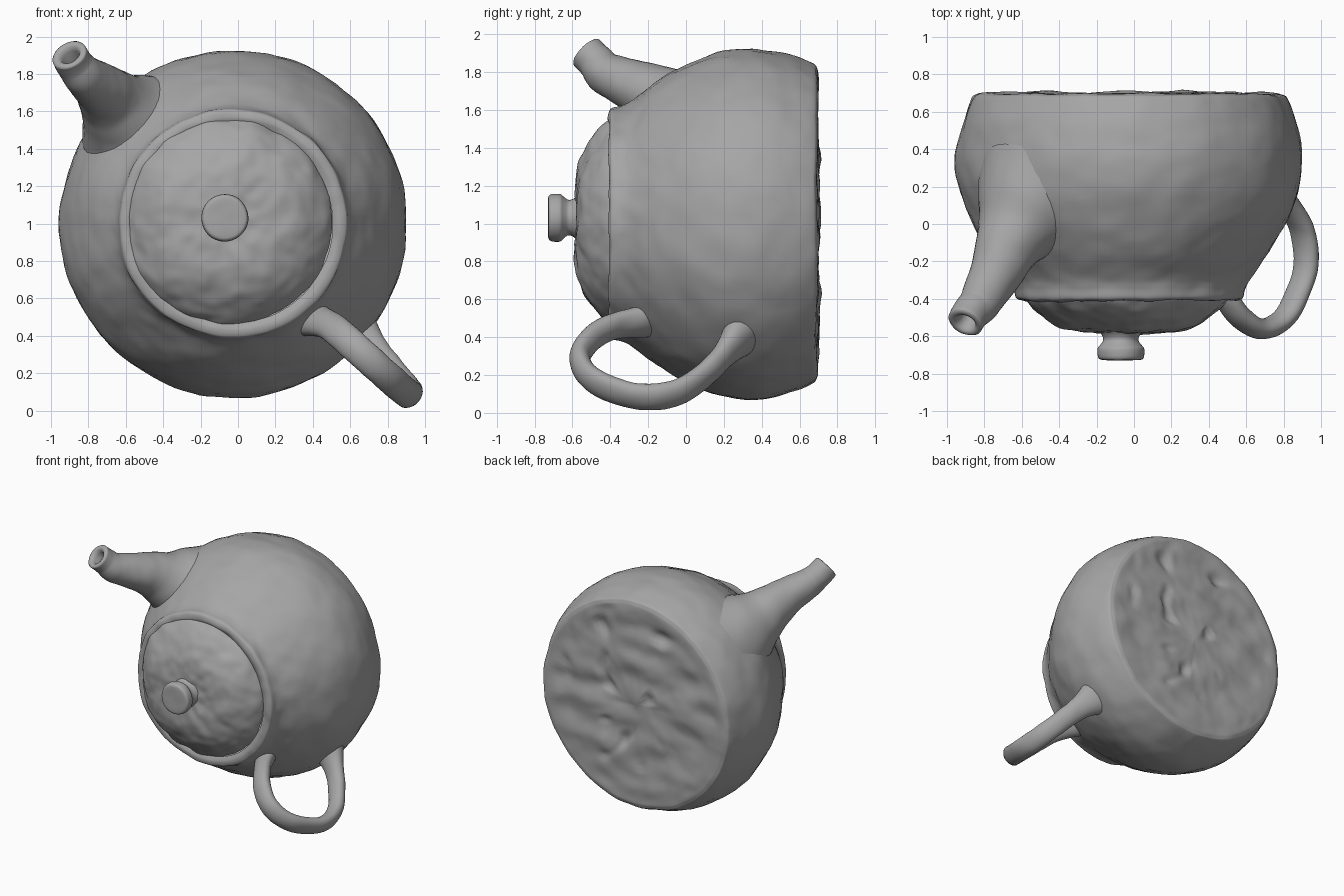
import bpy, bmesh, math
from mathutils import Vector, noise

if "Cube" in bpy.data.objects:
    bpy.data.objects.remove(bpy.data.objects["Cube"])

clay = bpy.data.materials.new("dark_clay")
clay.diffuse_color = (0.38, 0.38, 0.38, 1)
clay.use_nodes = True
clay.node_tree.nodes["Principled BSDF"].inputs["Base Color"].default_value = clay.diffuse_color


def spline(points, steps):
    """Catmull-Rom resampling of tuples of any size."""
    pts = [Vector(p) for p in points]
    pts = [pts[0]] + pts + [pts[-1]]
    out = []
    for a, b, c, d in zip(pts, pts[1:], pts[2:], pts[3:]):
        for i in range(steps):
            t = i / steps
            out.append(0.5 * (2 * b + (c - a) * t + (2 * a - 5 * b + 4 * c - d) * t * t
                              + (3 * b - a - 3 * c + d) * t ** 3))
    return out + [pts[-1]]


def skin(name, rings, bump=0.010, base=False):
    """Bridge equal-length rings into a lumpy, smooth-shaded surface."""
    bm = bmesh.new()
    loops = [[bm.verts.new(p) for p in r] for r in rings]
    n = len(loops[0])
    for a, b in zip(loops, loops[1:]):
        for i in range(n):
            bm.faces.new((a[i], a[(i + 1) % n], b[(i + 1) % n], b[i]))
    bmesh.ops.remove_doubles(bm, verts=bm.verts, dist=0.0005)
    bmesh.ops.recalc_face_normals(bm, faces=bm.faces)
    bm.normal_update()
    for v, nrm in [(v, v.normal.copy()) for v in bm.verts]:
        p = v.co.copy()
        h = bump * (noise.noise(p * 3.5) + 0.6 * noise.noise(p * 8) + 0.35 * noise.noise(p * 15))
        if base and nrm.y > 0.9:      # streaked, pitted underside
            fade = min(1, max(0, (0.8 - math.hypot(p.x, p.z - 1)) * 8))
            h += fade * 0.024 * noise.noise(Vector((p.x * 3, 5, p.z * 7)))
            h -= fade * 0.09 * max(0, noise.noise(p * 6 + Vector((3, 1, 7))) - 0.35)
        v.co = p + nrm * h
    me = bpy.data.meshes.new(name)
    bm.to_mesh(me)
    bm.free()
    me.materials.append(clay)
    ob = bpy.data.objects.new(name, me)
    bpy.context.collection.objects.link(ob)
    bpy.ops.object.select_all(action='DESELECT')
    ob.select_set(True)
    bpy.context.view_layer.objects.active = ob
    bpy.ops.object.shade_smooth_by_angle(angle=math.radians(60))
    return ob


def lathe(name, profile, cx, cz, n=128, steps=6, **kw):
    """Turn a (y, radius) profile about a y-axis through (cx, cz)."""
    rings = []
    for y, r in spline(profile, steps):
        r = max(r, 0)
        rings.append([(cx + r * math.cos(2 * math.pi * i / n), y,
                       cz + r * math.sin(2 * math.pi * i / n)) for i in range(n)])
    return skin(name, rings, **kw)


def tube(name, path, normal, inner=(), flat=1.0, n=32, steps=7):
    """Sweep (x, y, z, radius); inner adds (offset, radius) rings at the end."""
    pts = spline(path, steps)
    pos = [p.to_3d() for p in pts]
    rings = []

    def ring(c, r):
        u = t.cross(normal).normalized()
        w = t.cross(u)
        rings.append([c + r * (u * flat * math.cos(2 * math.pi * i / n)
                               + w * math.sin(2 * math.pi * i / n)) for i in range(n)])

    for i, p in enumerate(pts):
        t = (pos[min(i + 1, len(pos) - 1)] - pos[max(i - 1, 0)]).normalized()
        ring(pos[i], p[3])
    for off, r in inner:
        ring(pos[-1] + t * off, r)
    return skin(name, rings, bump=0.006)


# Round pot lying on its side: flat underside at the back, rim at the front
lathe("pot_body", [(0.695, 0), (0.695, 0.2), (0.695, 0.4), (0.695, 0.6), (0.695, 0.77),
                   (0.688, 0.82), (0.66, 0.848), (0.52, 0.90), (0.35, 0.928), (0.17, 0.905),
                   (0, 0.84), (-0.15, 0.75), (-0.28, 0.65), (-0.34, 0.62), (-0.39, 0.61),
                   (-0.405, 0.595), (-0.41, 0.57), (-0.405, 0.55), (-0.395, 0.53)],
      -0.024, 1.0, base=True)

# Domed lid
lathe("lid", [(-0.39, 0.55), (-0.415, 0.535), (-0.46, 0.49), (-0.52, 0.41), (-0.565, 0.31),
              (-0.582, 0.2), (-0.585, 0.1), (-0.585, 0)], -0.045, 1.01, bump=0.018)

# Lid knob with a narrow neck
lathe("lid_knob", [(-0.55, 0.14), (-0.59, 0.105), (-0.62, 0.095), (-0.645, 0.11), (-0.665, 0.125),
                   (-0.70, 0.125), (-0.72, 0.118), (-0.727, 0.10), (-0.729, 0.05), (-0.73, 0)],
      -0.07, 1.03, n=40, steps=4, bump=0.004)

# Curved spout with a hollow mouth, flaring into the pot
tube("spout", [(-0.50, 0.16, 1.46, 0.38), (-0.575, 0.05, 1.54, 0.29), (-0.63, -0.04, 1.60, 0.22),
               (-0.68, -0.13, 1.66, 0.175), (-0.73, -0.24, 1.715, 0.145),
               (-0.785, -0.35, 1.76, 0.123), (-0.83, -0.43, 1.80, 0.108),
               (-0.87, -0.475, 1.85, 0.10), (-0.90, -0.525, 1.90, 0.098)],
     Vector((1, 0, 1)), [(0.008, 0.09), (0.012, 0.075), (0.004, 0.058), (-0.02, 0.048),
                         (-0.10, 0.04), (-0.10, 0)])

# Loop handle, flattened strap section
R = 0.08
tube("handle", [(0.32, -0.06, 0.53, 0.15), (0.40, -0.21, 0.49, 0.10), (0.48, -0.37, 0.46, R),
                (0.57, -0.50, 0.39, R), (0.69, -0.56, 0.28, R), (0.82, -0.48, 0.165, R),
                (0.915, -0.25, 0.088, R), (0.90, -0.04, 0.11, R), (0.81, 0.12, 0.22, R),
                (0.71, 0.22, 0.33, 0.095), (0.62, 0.29, 0.42, 0.15), (0.56, 0.33, 0.48, 0.22)],
     Vector((0.86, 0, 1)), flat=0.68)
